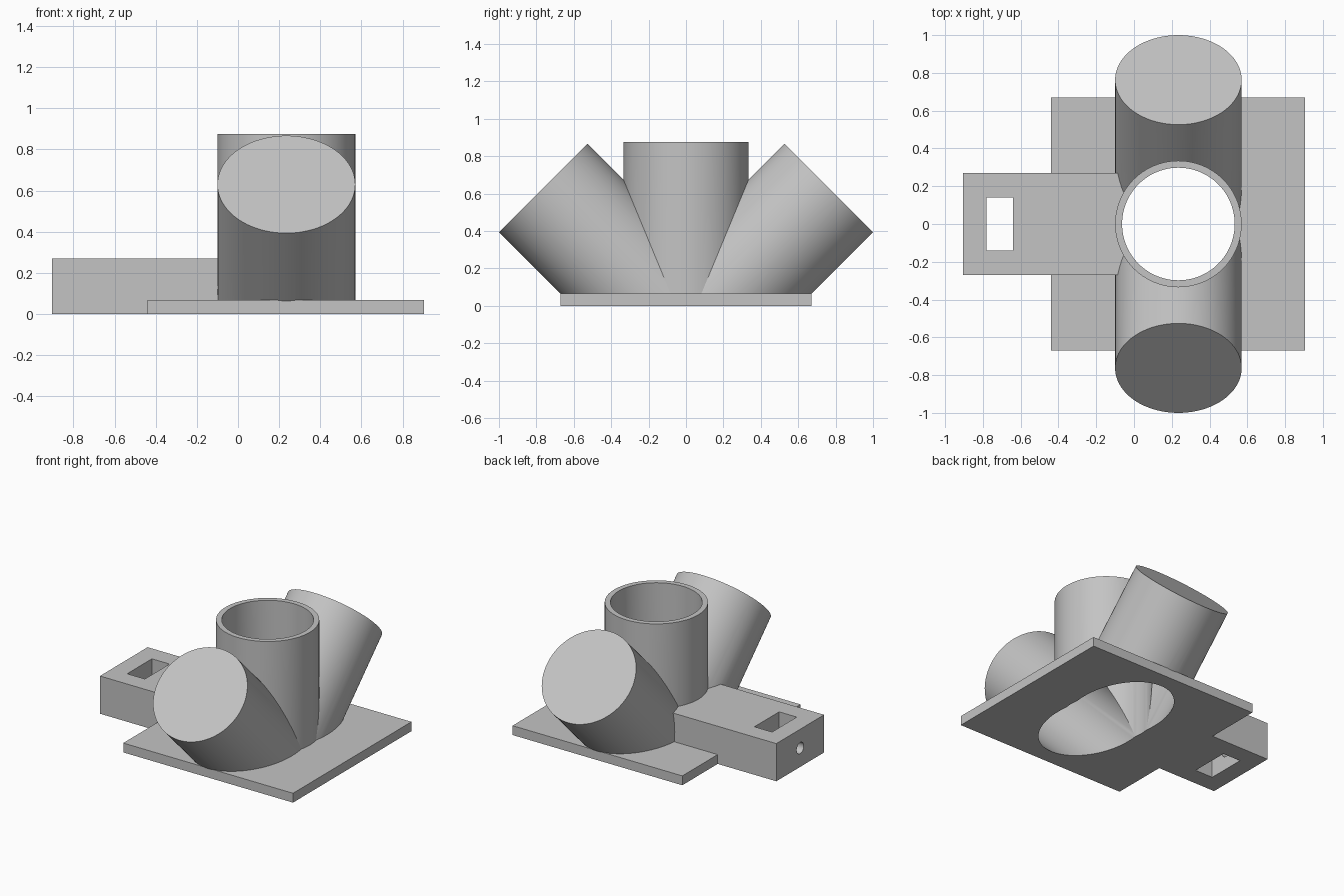
import bpy
import math
from mathutils import Vector

if "Cube" in bpy.data.objects:
    bpy.data.objects.remove(bpy.data.objects["Cube"], do_unlink=True)

CX = 0.235          # tube centre in x
R_OUT, R_IN = 0.335, 0.298
CAP_Y, CAP_Z = 0.763, 0.63
CAP_WALL = 0.01

grey = bpy.data.materials.new("light_grey")
grey.use_nodes = True
grey.diffuse_color = (0.55, 0.55, 0.55, 1)
grey.node_tree.nodes["Principled BSDF"].inputs["Base Color"].default_value = (0.55, 0.55, 0.55, 1)


def block(name, low, high):
    low, high = Vector(low), Vector(high)
    bpy.ops.mesh.primitive_cube_add(size=1, location=(low + high) / 2)
    ob = bpy.context.object
    ob.name = name
    ob.scale = high - low
    bpy.ops.object.transform_apply(location=True, rotation=True, scale=True)
    ob.data.materials.append(grey)
    return ob


def tube(name, start, end, radius, sides=96):
    start, end = Vector(start), Vector(end)
    axis = end - start
    bpy.ops.mesh.primitive_cylinder_add(vertices=sides, radius=radius, depth=axis.length,
                                        location=(start + end) / 2)
    ob = bpy.context.object
    ob.name = name
    ob.rotation_mode = 'QUATERNION'
    ob.rotation_quaternion = Vector((0, 0, 1)).rotation_difference(axis)
    bpy.ops.object.transform_apply(location=True, rotation=True, scale=True)
    ob.data.materials.append(grey)
    return ob


def combine(target, other, operation):
    bpy.context.view_layer.objects.active = target
    mod = target.modifiers.new(operation.lower(), 'BOOLEAN')
    mod.operation = operation
    mod.solver = 'EXACT'
    mod.object = other
    bpy.ops.object.modifier_apply(modifier=mod.name)
    bpy.data.objects.remove(other, do_unlink=True)


def slanted(name, side, radius, inset):
    # 45 degree tube running from its raised cap down through the floor
    reach = CAP_Z + 0.32
    top = (CX, side * (CAP_Y - inset), CAP_Z - inset)
    return tube(name, (CX, side * (CAP_Y - reach), CAP_Z - reach), top, radius)


# Solid parts, all running below the floor before trimming
mount = block("tube_mount", (-0.44, -0.67, -0.1), (0.905, 0.67, 0.067))
solids = [
    block("latch_block", (-0.905, -0.27, -0.15), (0.1, 0.27, 0.27)),
    tube("upright_tube", (CX, 0, -0.2), (CX, 0, 0.875), R_OUT),
    slanted("front_tube", -1, R_OUT, 0),
    slanted("back_tube", 1, R_OUT, 0),
]
for part in solids:
    combine(mount, part, 'UNION')

# Bores, latch slot, screw hole and flat underside
inset = CAP_WALL / math.sqrt(2)
cuts = [
    tube("upright_bore", (CX, 0, -1), (CX, 0, 1.2), R_IN),
    slanted("front_bore", -1, R_IN, inset),
    slanted("back_bore", 1, R_IN, inset),
    block("latch_slot", (-0.78, -0.14, -1), (-0.64, 0.14, 1)),
    tube("screw_hole", (-1, 0, 0.135), (-0.7, 0, 0.135), 0.04, 32),
    block("floor_trim", (-3, -3, -2), (3, 3, 0)),
]
for cut in cuts:
    combine(mount, cut, 'DIFFERENCE')

# One material slot, smooth round walls with crisp edges
mount.data.materials.clear()
mount.data.materials.append(grey)
bpy.ops.object.select_all(action='DESELECT')
mount.select_set(True)
bpy.context.view_layer.objects.active = mount
bpy.ops.object.shade_smooth_by_angle(angle=math.radians(20))
